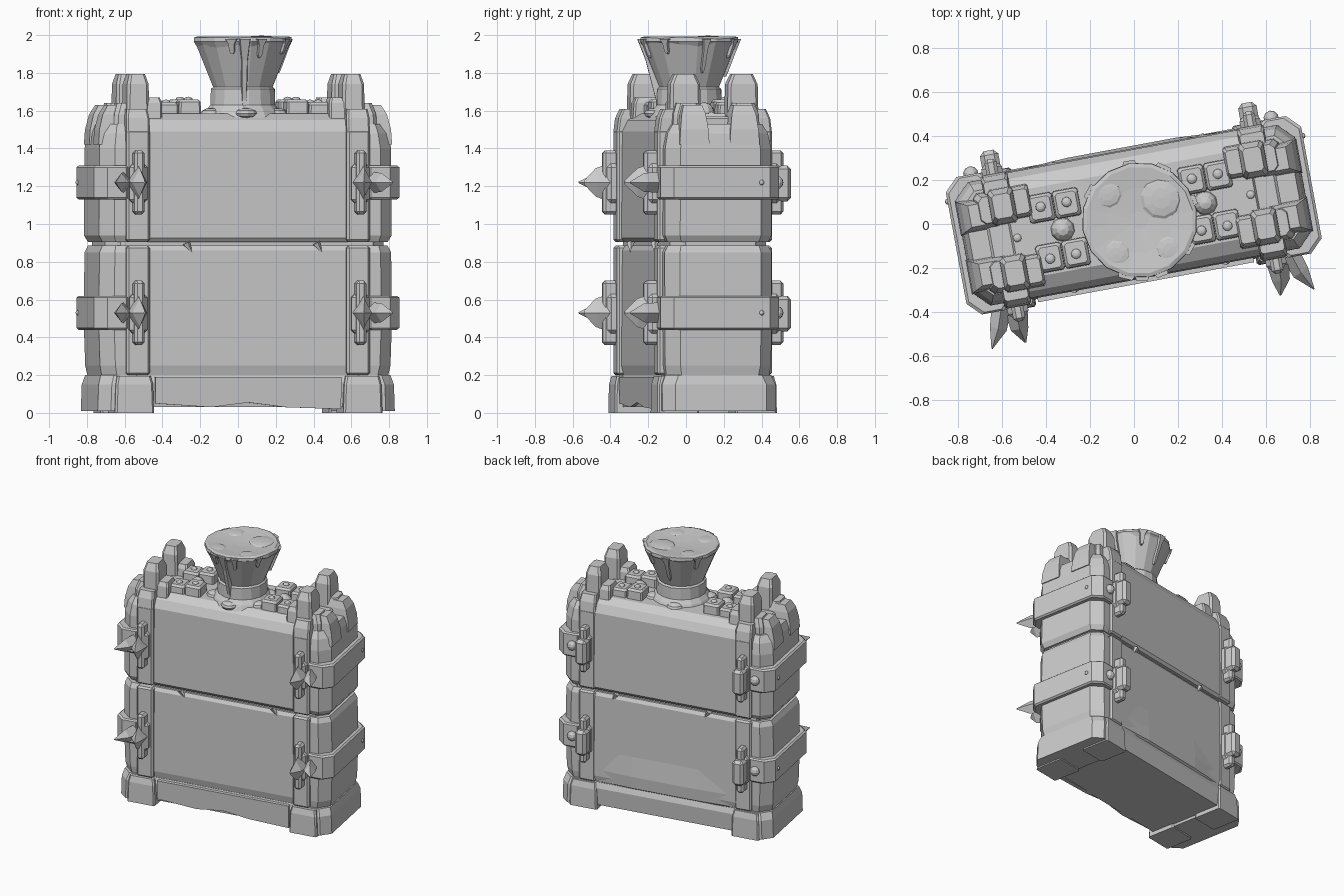
import bpy, bmesh, math, random
from mathutils import Matrix, Vector

cube = bpy.data.objects.get("Cube")
if cube:
    bpy.data.objects.remove(cube)

random.seed(4)
STAND = Matrix.Translation((0, 0.035, 0)) @ Matrix.Rotation(math.radians(10.5), 4, 'Z')
SIDES = (-1, 1)
CORNERS = [(a, b) for a in SIDES for b in SIDES]

stone = bpy.data.materials.new("grey stone")
stone.use_nodes = True
GREY = (0.6, 0.6, 0.6, 1)
stone.diffuse_color = GREY
stone.node_tree.nodes["Principled BSDF"].inputs["Base Color"].default_value = GREY


def finish(name, bm, bevel=0):
    bmesh.ops.recalc_face_normals(bm, faces=bm.faces)
    bm.transform(STAND)
    mesh = bpy.data.meshes.new(name)
    bm.to_mesh(mesh)
    bm.free()
    mesh.materials.append(stone)
    ob = bpy.data.objects.new(name, mesh)
    bpy.context.collection.objects.link(ob)
    if bevel:
        mod = ob.modifiers.new("worn edges", 'BEVEL')
        mod.width = bevel
        mod.segments = 1
        mod.limit_method = 'ANGLE'
    return ob


def loft(name, rings, bevel=0):
    """Closed skin through rings of points."""
    bm = bmesh.new()
    rows = [[bm.verts.new(p) for p in ring] for ring in rings]
    n = len(rows[0])
    for lo, hi in zip(rows, rows[1:]):
        for i in range(n):
            j = (i + 1) % n
            bm.faces.new((lo[i], lo[j], hi[j], hi[i]))
    bm.faces.new(rows[0])
    bm.faces.new(rows[-1])
    return finish(name, bm, bevel)


def octagon(u, v, z, hu, hv, c):
    pts = [(hu, hv - c), (hu - c, hv), (c - hu, hv), (-hu, hv - c),
           (-hu, c - hv), (c - hu, -hv), (hu - c, -hv), (hu, c - hv)]
    return [(u + a, v + b, z) for a, b in pts]


def block(name, u, v, levels, bevel=0):
    """Chamfered block from levels of (z, half length, half depth, chamfer)."""
    return loft(name, [octagon(u, v, *lv) for lv in levels], bevel)


def box(name, lo, hi, bevel=0.012):
    u, v = (lo[0] + hi[0]) / 2, (lo[1] + hi[1]) / 2
    hu, hv = abs(hi[0] - lo[0]) / 2, abs(hi[1] - lo[1]) / 2
    ring = [(u - hu, v - hv), (u + hu, v - hv), (u + hu, v + hv), (u - hu, v + hv)]
    return loft(name, [[(a, b, z) for a, b in ring] for z in (lo[2], hi[2])], bevel)


def spike(name, start, tip, radius, sides=6):
    start, tip = Vector(start), Vector(tip)
    turn = (tip - start).to_track_quat('Z', 'Y').to_matrix().to_4x4()
    bm = bmesh.new()
    length = (tip - start).length
    bmesh.ops.create_cone(bm, segments=sides, radius1=radius, radius2=0.004, depth=length,
                          cap_ends=True, matrix=Matrix.Translation((start + tip) / 2) @ turn)
    return finish(name, bm)


def dome(name, centre, radius, flat=1.0):
    bm = bmesh.new()
    bmesh.ops.create_uvsphere(bm, u_segments=10, v_segments=6, radius=radius,
                              matrix=Matrix.Translation(centre) @ Matrix.Diagonal((1, 1, flat, 1)))
    return finish(name, bm)


# Base plinth with solid ends and corner feet
block("plinth", 0, 0.01, [(0.03, 0.76, 0.29, 0.06), (0.16, 0.76, 0.3, 0.06), (0.2, 0.74, 0.285, 0.06)])
for s in SIDES:
    block("end_plinth", s * 0.66, 0.005, [(0.01, 0.14, 0.305, 0.06), (0.15, 0.135, 0.305, 0.06),
                                          (0.2, 0.12, 0.285, 0.06)])
    for t in SIDES:
        block("foot", s * 0.615, t * 0.21, [(0, 0.105, 0.112, 0.01), (0.15, 0.1, 0.11, 0.01),
                                            (0.195, 0.09, 0.098, 0.01)])
loft("plinth_front_skirt", [[(u, -0.305, 0.19), (u, -0.27, 0.19), (u, -0.27, z), (u, -0.3, z)]
                            for u, z in ((-0.5, 0.05), (-0.2, 0.03), (0, 0.055), (0.2, 0.03), (0.5, 0.02))])

# Body core joining the two halves
block("seam_core", 0, 0.01, [(0.15, 0.75, 0.27, 0.07), (1.45, 0.75, 0.25, 0.07)])

# Lower half, its back swelling near the foot
block("lower_panel", 0, 0.01, [(0.19, 0.6, 0.28, 0.01), (0.25, 0.6, 0.295, 0.01),
                               (0.86, 0.6, 0.29, 0.01), (0.885, 0.6, 0.275, 0.01)])
loft("back_swell", [[(u, 0.28, 0.19), (u, 0.295 + d, 0.21), (u, 0.302 + d, 0.3), (u, 0.28, 0.7)]
                    for u, d in ((-0.52, 0), (-0.25, 0.015), (0.25, 0.015), (0.52, 0))])
# Upper half with sloped shoulders
block("upper_panel", 0, 0.01, [(0.905, 0.6, 0.28, 0.01), (0.925, 0.6, 0.295, 0.01), (1.49, 0.6, 0.29, 0.01),
                               (1.55, 0.58, 0.26, 0.01), (1.585, 0.56, 0.2, 0.01)])

for s in SIDES:
    # Rounded ends
    block("lower_end", s * 0.66, 0.005, [(0.19, 0.11, 0.275, 0.07), (0.25, 0.122, 0.285, 0.07),
                                         (0.5, 0.13, 0.288, 0.07), (0.85, 0.125, 0.288, 0.07),
                                         (0.885, 0.108, 0.27, 0.06)])
    block("upper_end", s * 0.66, 0.005, [(0.905, 0.108, 0.27, 0.06), (0.94, 0.128, 0.288, 0.07),
                                         (1.4, 0.125, 0.285, 0.07), (1.48, 0.115, 0.27, 0.07),
                                         (1.53, 0.095, 0.24, 0.06)])
    box("end_deck", (s * 0.48, -0.15, 1.5), (s * 0.67, 0.15, 1.57))
    dome("deck_stud", (s * 0.54, 0, 1.57), 0.025)

for s, t in CORNERS:
    # Corner uprights
    for name, z0, z1 in (("lower_post", 0.2, 0.885), ("upper_post", 0.905, 1.5)):
        box(name, (s * 0.53, t * 0.22, z0), (s * 0.655, t * 0.308, z1))
    block("post_cap", s * 0.593, t * 0.23, [(1.49, 0.062, 0.077, 0.01), (1.56, 0.062, 0.068, 0.01),
                                            (1.61, 0.055, 0.045, 0.01)])
    # Battlements with a lower shoulder and a curved outer lug
    block("tall_merlon", s * 0.58, t * 0.155, [(1.5, 0.062, 0.085, 0.015), (1.74, 0.058, 0.08, 0.015),
                                               (1.795, 0.042, 0.055, 0.012)])
    block("merlon_shoulder", s * 0.65, t * 0.15, [(1.45, 0.06, 0.085, 0.02), (1.58, 0.055, 0.08, 0.02),
                                                  (1.64, 0.035, 0.06, 0.02)])
    block("inner_step", s * 0.5, t * 0.16, [(1.5, 0.05, 0.08, 0.01), (1.64, 0.05, 0.07, 0.01),
                                            (1.67, 0.04, 0.055, 0.01)])
    loft("end_lug", [[(s * a, t * 0.135 - h, z), (s * b, t * 0.135 - h, z), (s * b, t * 0.135 + h, z),
                      (s * a, t * 0.135 + h, z)] for z, a, b, h in
                     ((1.42, 0.68, 0.79, 0.08), (1.5, 0.66, 0.785, 0.075),
                      (1.58, 0.65, 0.765, 0.065), (1.63, 0.65, 0.735, 0.05))])
    # Paving blocks with studs beside the funnel
    for u, h in ((0.29, 0.075), (0.41, 0.06)):
        block("deck_block", s * u, t * 0.115, [(1.55, 0.06, 0.066, 0.01), (1.57 + h, 0.058, 0.062, 0.01),
                                               (1.585 + h, 0.046, 0.05, 0.01)])
        dome("block_stud", (s * u, t * 0.12, 1.585 + h), 0.023, 0.6)

for s in SIDES:
    dome("deck_dome", (s * 0.33, 0, 1.59), 0.055)
    # Two straps around each end, with clips, spikes and knobs
    for z in (0.53, 1.22):
        block("strap", s * 0.71, 0.005, [(z - 0.09, 0.1, 0.31, 0.06), (z - 0.08, 0.112, 0.318, 0.06),
                                         (z + 0.08, 0.112, 0.318, 0.06), (z + 0.09, 0.1, 0.31, 0.06)])
        for t in SIDES:
            box("clip_plate", (s * 0.55, t * 0.28, z - 0.11), (s * 0.645, t * 0.355, z + 0.1), 0.02)
            box("clip_bar", (s * 0.57, t * 0.29, z - 0.17), (s * 0.625, t * 0.375, z + 0.17), 0.015)
        box("back_clip_hook", (s * 0.555, 0.3, z - 0.1), (s * 0.64, 0.415, z + 0.09), 0.02)
        dome("strap_knob", (s * 0.695, 0.325, z), 0.035)
        dome("strap_rivet", (s * 0.82, 0.22, z), 0.014)
        # Pointed front clip
        loft("clip_point", [[(s * (u - w), v, z), (s * u, v, z - h), (s * (u + w), v, z), (s * u, v, z + h)]
                            for u, v, w, h in ((0.605, -0.34, 0.05, 0.1), (0.605, -0.41, 0.04, 0.075),
                                               (0.59, -0.475, 0.004, 0.01))])
        # Leaf-shaped spike
        start, bulge, tip = (Vector((s * u, v, z)) for u, v in ((0.67, -0.3), (0.7, -0.39), (0.745, -0.475)))
        side = Vector((s * 0.9, 0.4, 0))
        loft("strap_spike", [[p - side * w, p - Vector((0, 0, h)), p + side * w, p + Vector((0, 0, h))]
                             for p, w, h in ((start, 0.045, 0.055), (bulge, 0.04, 0.05), (tip, 0.003, 0.004))])

# Funnel: flared flange, collar, cone and dished top
FX, FV = 0.022, -0.022
N = 16


def circle(r, z, wobble=0.0):
    return [(FX + r * math.cos(math.tau * i / N), FV + r * math.sin(math.tau * i / N),
             z + random.uniform(-wobble, wobble)) for i in range(N)]


loft("funnel", [circle(r, z) for r, z in ((0.22, 1.56), (0.2, 1.6), (0.175, 1.63), (0.172, 1.715), (0.16, 1.725),
                                          (0.258, 1.965), (0.24, 1.975))])
loft("funnel_rim", [circle(0.247, 1.945, 0.012), circle(0.264, 1.965), circle(0.262, 1.985, 0.006),
                    circle(0.245, 1.992), circle(0.15, 1.982), circle(0.04, 1.975)])

# Drips running down the cone and slabs on top
for deg, low, wide in ((262, 1.6, 0.025), (246, 1.9, 0.03), (282, 1.88, 0.025), (320, 1.9, 0.025),
                       (10, 1.8, 0.02), (55, 1.88, 0.03), (90, 1.78, 0.025), (140, 1.88, 0.03)):
    a = math.radians(deg)
    out, side = Vector((math.cos(a), math.sin(a), 0)), Vector((-math.sin(a), math.cos(a), 0))
    rings = []
    for k, w in ((0, 1.5), (0.3, 0.8), (0.85, 0.6), (1, 0.2)):
        z = 1.98 + (low - 1.98) * k
        r = 0.165 + 0.092 * max(0, (z - 1.725) / 0.24)
        mid = Vector((FX, FV, z)) + out * r
        rings.append([mid - side * wide * w - out * 0.03, mid - side * wide * w * 0.7 + out * 0.012,
                      mid + side * wide * w * 0.7 + out * 0.012, mid + side * wide * w - out * 0.03])
    loft("drip", rings)
for deg, r, size in ((35, 0.14, 0.095), (130, 0.19, 0.065), (225, 0.19, 0.065), (305, 0.19, 0.06)):
    a = math.radians(deg)
    dome("top_slab", (FX + r * math.cos(a), FV + r * math.sin(a), 1.982), size, 0.16)

# Puddles at the funnel foot and chips along the seam
for deg in (30, 100, 200, 265, 330):
    a = math.radians(deg)
    dome("puddle", (FX + 0.19 * math.cos(a), FV + 0.18 * math.sin(a), 1.585), 0.06, 0.5)
for t in SIDES:
    for u in (-0.33, 0.37):
        spike("seam_chip", (u, 0.01 + t * 0.284, 0.9), (u + 0.03, 0.01 + t * 0.286, 0.85), 0.022, 5)
